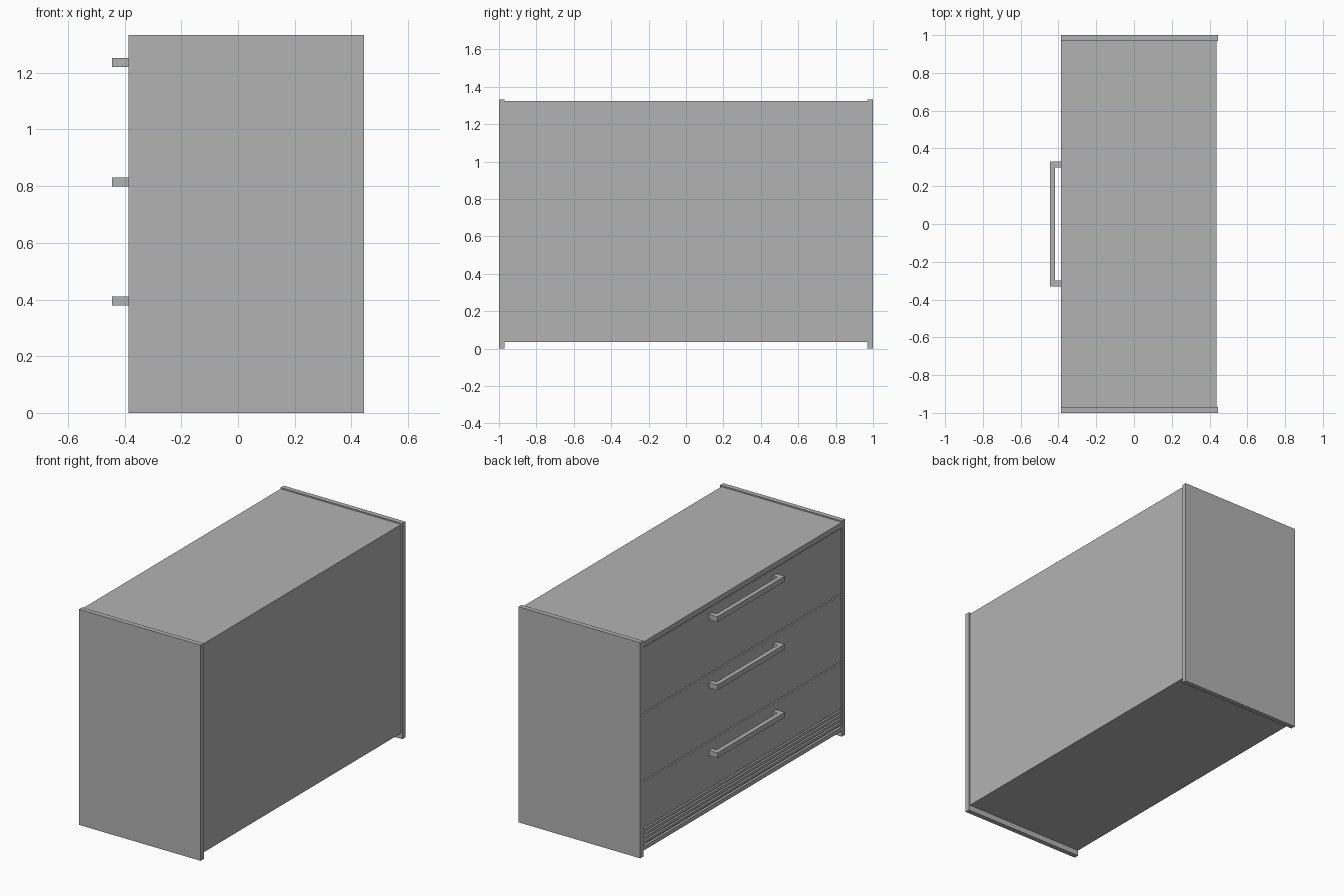
import bpy

default = bpy.data.objects.get("Cube")
if default:
    bpy.data.objects.remove(default, do_unlink=True)

# One plain grey for the whole cabinet
grey = bpy.data.materials.new("plain grey")
grey.use_nodes = True
colour = (0.448, 0.448, 0.448, 1)
grey.diffuse_color = colour
grey.node_tree.nodes["Principled BSDF"].inputs["Base Color"].default_value = colour


def make_mesh(name, verts, faces):
    mesh = bpy.data.meshes.new(name)
    mesh.from_pydata(verts, [], faces)
    mesh.materials.append(grey)
    obj = bpy.data.objects.new(name, mesh)
    bpy.context.collection.objects.link(obj)
    return obj


def box(name, xs, ys, zs):
    """Box between the given (low, high) limits."""
    verts = [(x, y, z) for x in xs for y in ys for z in zs]
    faces = [(0, 1, 3, 2), (4, 6, 7, 5), (0, 4, 5, 1),
             (2, 3, 7, 6), (0, 2, 6, 4), (1, 5, 7, 3)]
    return make_mesh(name, verts, faces)


def handle(name, z):
    """U-shaped pull: a flat outline extruded upwards."""
    outer, inner = 0.33, 0.298
    tip, grip, root = -0.445, -0.418, FRONT
    outline = [(root, -outer), (root, -inner), (grip, -inner), (grip, inner),
               (root, inner), (root, outer), (tip, outer), (tip, -outer)]
    n = len(outline)
    verts = [(x, y, z + h) for h in (-0.016, 0.016) for x, y in outline]
    quads = [(0, 1, 2, 7), (2, 3, 6, 7), (3, 4, 5, 6)]
    faces = [q[::-1] for q in quads] + [tuple(i + n for i in q) for q in quads]
    faces += [(i, (i + 1) % n, (i + 1) % n + n, i + n) for i in range(n)]
    obj = make_mesh(name, verts, faces)
    obj.data.flip_normals()
    # Make the facing consistent
    import bmesh
    bm = bmesh.new()
    bm.from_mesh(obj.data)
    bmesh.ops.recalc_face_normals(bm, faces=bm.faces)
    bm.to_mesh(obj.data)
    bm.free()


FRONT, BACK = -0.387, 0.437
INNER = 0.97
TOP, BOTTOM = 1.325, 0.035
SPAN = (-INNER, INNER)

# Side panels, standing a little proud of the carcass
for side, sign in (("left", 1), ("right", -1)):
    box(side + "_side_panel", (FRONT, 0.445), sorted((sign * INNER, sign)), (0, 1.333))

# Carcass boards
box("top_board", (FRONT, BACK), SPAN, (TOP - 0.032, TOP))
box("bottom_board", (FRONT, BACK), SPAN, (BOTTOM, BOTTOM + 0.025))
box("back_board", (BACK - 0.02, BACK), SPAN, (BOTTOM + 0.025, TOP - 0.032))
box("inner_front_board", (FRONT + 0.015, FRONT + 0.035), SPAN,
    (BOTTOM + 0.025, TOP - 0.032))

# Drawer fronts with their pulls
DRAWER = (FRONT + 0.003, FRONT + 0.015)
rows = (("upper", 0.884, 1.288, 1.236),
        ("middle", 0.466, 0.876, 0.815),
        ("lower", 0.172, 0.458, 0.395))
for name, low, high, pull in rows:
    box(name + "_drawer_front", DRAWER, (-INNER + 0.004, INNER - 0.004), (low, high))
    handle(name + "_drawer_handle", pull)

# Vent slats under the drawers
for i in range(4):
    z = 0.072 + 0.025 * i
    box(f"vent_slat_{i + 1}", DRAWER, SPAN, (z, z + 0.015))
